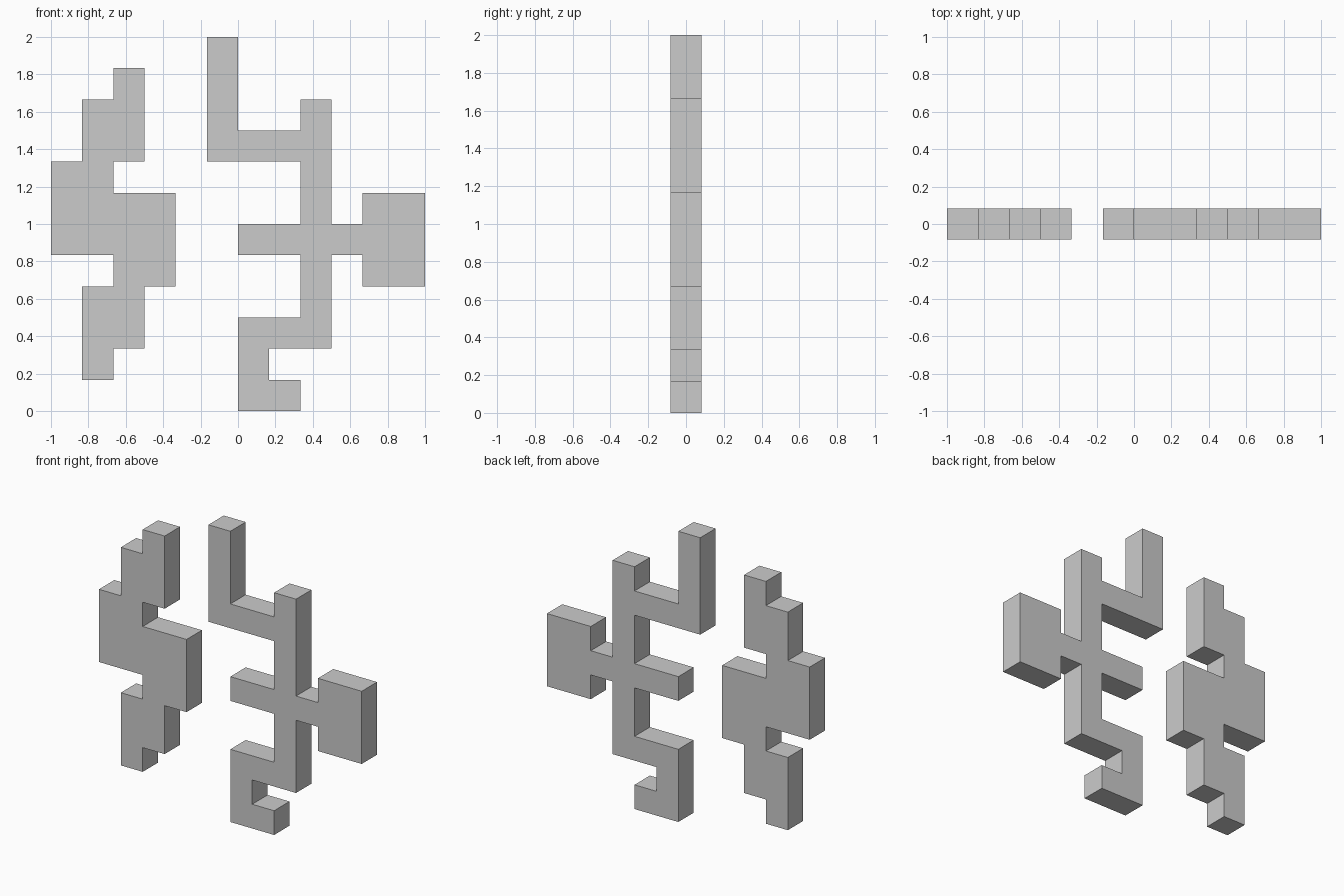
import bpy
import bmesh

if "Cube" in bpy.data.objects:
    bpy.data.objects.remove(bpy.data.objects["Cube"])

U = 1 / 6  # one grid cell; the plates are one cell thick


def plate(name, outline):
    """Extrude a closed (x, z) outline, given in cells, along y."""
    bm = bmesh.new()
    face = bm.faces.new([bm.verts.new((x * U, -U / 2, z * U)) for x, z in outline])
    ext = bmesh.ops.extrude_face_region(bm, geom=[face], use_keep_orig=True)
    verts = [v for v in ext["geom"] if isinstance(v, bmesh.types.BMVert)]
    bmesh.ops.translate(bm, verts=verts, vec=(0, U, 0))
    bmesh.ops.recalc_face_normals(bm, faces=bm.faces[:])
    mesh = bpy.data.meshes.new(name)
    bm.to_mesh(mesh)
    bm.free()
    obj = bpy.data.objects.new(name, mesh)
    bpy.context.collection.objects.link(obj)
    return obj


# Left stepped piece
plate("left_stepped_piece", [
    (-4, 11), (-3, 11), (-3, 8), (-4, 8), (-4, 7), (-2, 7), (-2, 4), (-3, 4),
    (-3, 2), (-4, 2), (-4, 1), (-5, 1), (-5, 4), (-4, 4), (-4, 5), (-6, 5),
    (-6, 8), (-5, 8), (-5, 10), (-4, 10)])

# Right branching piece
plate("right_branching_piece", [
    (-1, 12), (0, 12), (0, 9), (2, 9), (2, 10), (3, 10), (3, 6), (4, 6),
    (4, 7), (6, 7), (6, 4), (4, 4), (4, 5), (3, 5), (3, 2), (1, 2), (1, 1),
    (2, 1), (2, 0), (0, 0), (0, 3), (2, 3), (2, 5), (0, 5), (0, 6), (2, 6),
    (2, 8), (-1, 8)])
